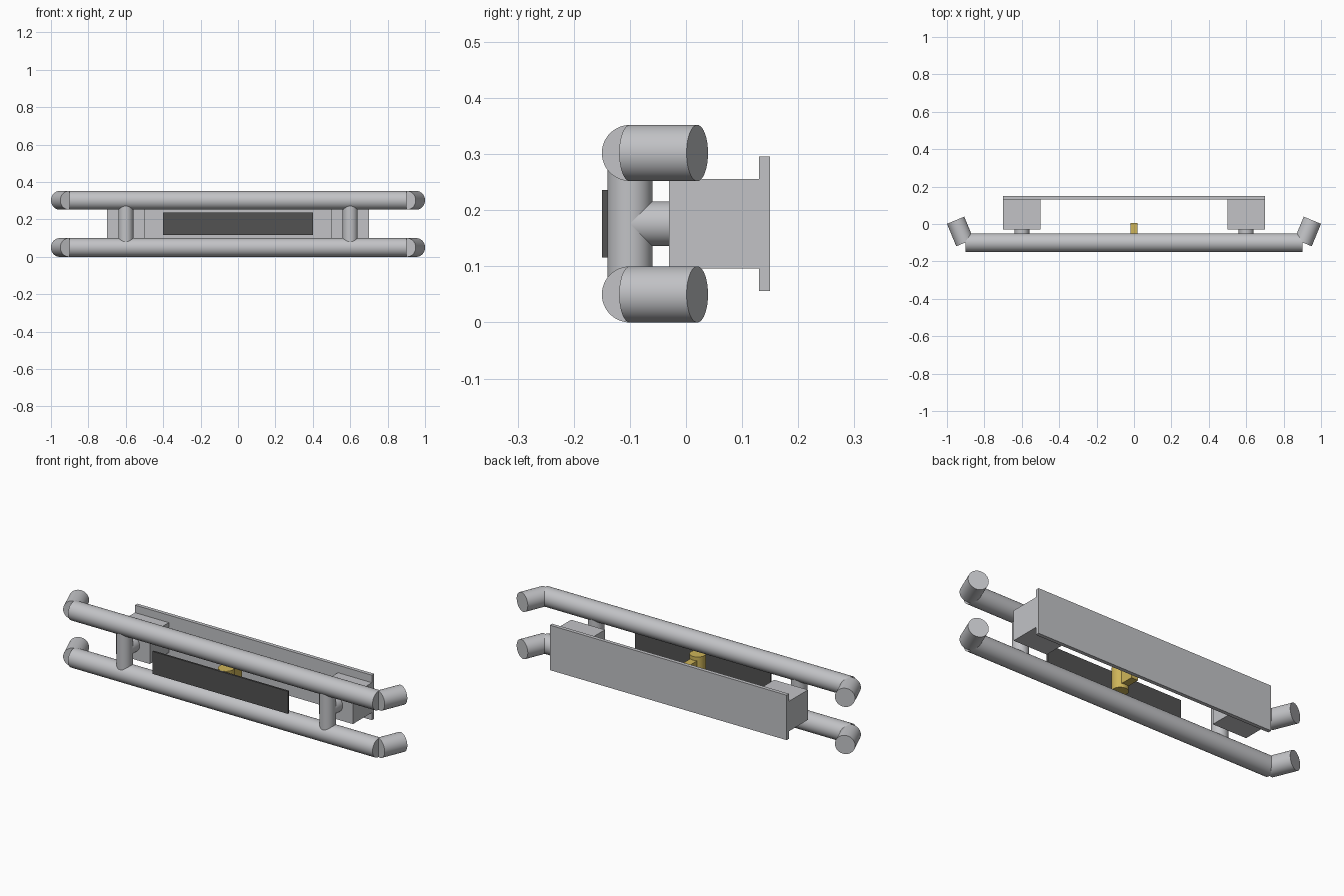
import bpy
import math
from mathutils import Vector

cube = bpy.data.objects.get("Cube")
if cube:
    bpy.data.objects.remove(cube, do_unlink=True)


def material(name, color):
    mat = bpy.data.materials.new(name)
    mat.use_nodes = True
    mat.diffuse_color = (*color, 1)
    mat.node_tree.nodes["Principled BSDF"].inputs["Base Color"].default_value = (*color, 1)
    return mat


steel = material("grey steel", (0.54, 0.545, 0.565))
black = material("dark panel", (0.085, 0.085, 0.085))
gold = material("gold", (0.62, 0.46, 0.1))


def tube(name, start, end, radius, mat):
    """Capped cylinder between two points."""
    start, end = Vector(start), Vector(end)
    axis = end - start
    bpy.ops.mesh.primitive_cylinder_add(
        vertices=48, radius=radius, depth=axis.length, location=(start + end) / 2,
        rotation=axis.to_track_quat('Z', 'Y').to_euler())
    obj = bpy.context.object
    obj.name = name
    obj.data.materials.append(mat)
    bpy.ops.object.shade_smooth_by_angle(angle=math.radians(30))
    return obj


def box(name, low, high, mat):
    """Box between two opposite corners."""
    low, high = Vector(low), Vector(high)
    bpy.ops.mesh.primitive_cube_add(size=1, location=(low + high) / 2)
    obj = bpy.context.object
    obj.name = name
    obj.scale = high - low
    bpy.ops.object.transform_apply(location=False, rotation=False, scale=True)
    obj.data.materials.append(mat)
    return obj


MID = 0.176       # height of the centre line
RAIL_Y = -0.1     # depth of the front rails
BEND = math.radians(22.5)

# Two front rails with swept-back ends
for label, z in (("lower", 0.05), ("upper", 0.302)):
    tube(f"{label}_rail", (-0.9, RAIL_Y, z), (0.9, RAIL_Y, z), 0.05, steel)
    for side, s in (("left", 1), ("right", -1)):
        start = Vector((s * 0.904, RAIL_Y, z))
        sweep = Vector((s * math.sin(BEND), math.cos(BEND), 0)) * 0.13
        tube(f"{label}_{side}_rail_end", start, start + sweep, 0.05, steel)

# Uprights, stubs and mounting blocks on each side
for side, s in (("left", 1), ("right", -1)):
    x = s * 0.6
    tube(f"{side}_upright", (x, RAIL_Y, 0.05), (x, RAIL_Y, 0.302), 0.04, steel)
    tube(f"{side}_stub", (x, RAIL_Y, MID), (x, -0.03, MID), 0.04, steel)
    box(f"{side}_mount_block", (x - 0.1, -0.03, MID - 0.08), (x + 0.1, 0.13, MID + 0.08), steel)

# Rear mounting plate and front panel
box("rear_plate", (-0.7, 0.13, MID - 0.12), (0.7, 0.15, MID + 0.12), steel)
box("front_panel", (-0.4, -0.15, MID - 0.06), (0.4, -0.14, MID + 0.06), black)

# Central tow pin with its tongue
tube("tow_pin", (0, RAIL_Y, MID - 0.06), (0, RAIL_Y, MID + 0.06), 0.04, gold)
box("tow_tongue", (-0.02, RAIL_Y, MID - 0.04), (0.02, 0.005, MID + 0.04), gold)
